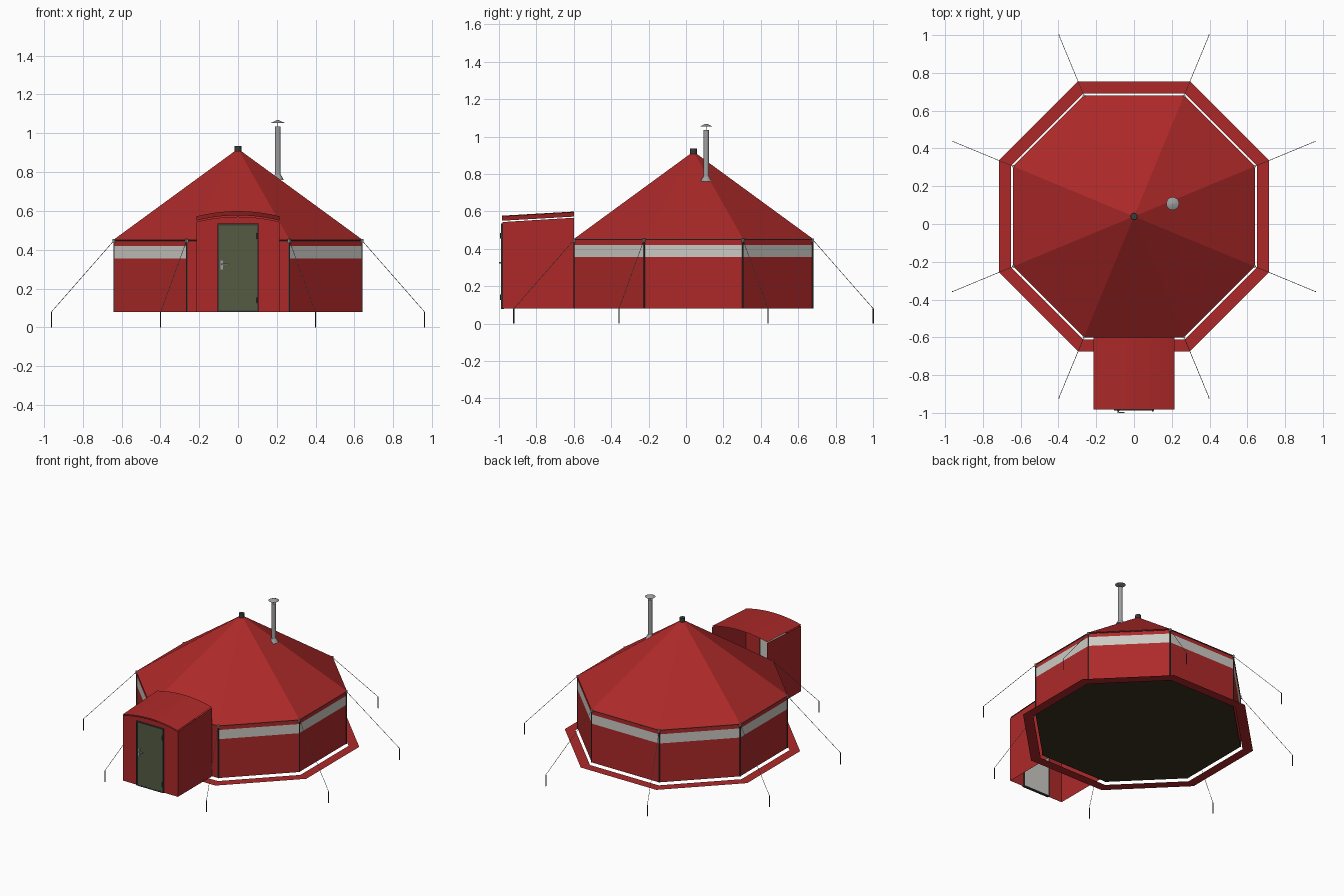
import bpy
from math import pi, cos, sin
from mathutils import Vector

if "Cube" in bpy.data.objects:
    bpy.data.objects.remove(bpy.data.objects["Cube"])

CY = 0.04            # tent centre in y
R = 0.69             # octagon corner radius


def mat(name, c):
    m = bpy.data.materials.new(name)
    m.diffuse_color = (*c, 1)
    m.use_nodes = True
    m.node_tree.nodes["Principled BSDF"].inputs["Base Color"].default_value = m.diffuse_color
    return m


RED = mat("red_canvas", (0.42, 0.022, 0.022))
CREAM = mat("cream_band", (0.6, 0.59, 0.55))
GREEN = mat("door_green", (0.09, 0.105, 0.055))
BROWN = mat("floor_brown", (0.045, 0.028, 0.015))
DARK = mat("dark_metal", (0.04, 0.045, 0.04))
STEEL = mat("steel", (0.35, 0.35, 0.35))


def mesh(name, verts, faces, *mats):
    me = bpy.data.meshes.new(name)
    me.from_pydata([tuple(v) for v in verts], [], faces)
    ob = bpy.data.objects.new(name, me)
    bpy.context.collection.objects.link(ob)
    for m in mats:
        me.materials.append(m)
    return ob


def octagon(r, z):
    return [Vector((r * cos(a), CY + r * sin(a), z))
            for a in (pi / 8 + k * pi / 4 for k in range(8))]


def rings(name, loops, *mats):
    # skin a stack of octagon loops
    verts = [v for l in loops for v in l]
    faces = [(i * 8 + k, i * 8 + (k + 1) % 8, i * 8 + 8 + (k + 1) % 8, i * 8 + 8 + k)
             for i in range(len(loops) - 1) for k in range(8)]
    return mesh(name, verts, faces, *mats)


def rod(name, a, b, r, m, n=8, r2=None):
    a, b = Vector(a), Vector(b)
    d = b - a
    bpy.ops.mesh.primitive_cone_add(vertices=n, radius1=r, radius2=r if r2 is None else r2,
                                    depth=d.length, location=(a + b) / 2,
                                    rotation=d.to_track_quat('Z', 'Y').to_euler())
    ob = bpy.context.object
    ob.name = name
    ob.data.materials.append(m)
    if n > 8:
        bpy.ops.object.shade_smooth_by_angle()
    return ob


def box(name, lo, hi, m):
    lo, hi = Vector(lo), Vector(hi)
    bpy.ops.mesh.primitive_cube_add(size=1, location=(lo + hi) / 2)
    ob = bpy.context.object
    ob.name = name
    ob.scale = hi - lo
    ob.data.materials.append(m)
    return ob


# walls with a pale band on every side except the entrance
walls = rings("tent_walls", [octagon(R, z) for z in (0.08, 0.355, 0.42, 0.446)], RED, CREAM)
for k in range(8):
    if k != 5:
        walls.data.polygons[8 + k].material_index = 1

# roof, floor and ground skirt
mesh("tent_roof", octagon(R + 0.003, 0.452) + [Vector((0, CY, 0.92))],
     [(k, (k + 1) % 8, 8) for k in range(8)], RED)
mesh("tent_floor", octagon(R, 0.08), [tuple(range(7, -1, -1))], BROWN)
rings("ground_skirt", [octagon(0.774, 0.065), octagon(0.704, 0.065)], RED)

# eave rods, corner joints, guy ropes and pegs
eave, pegs = octagon(R, 0.449), octagon(1.04, 0.08)
for k in range(8):
    p, q = eave[k], pegs[k]
    rod("eave_rod", p, eave[(k + 1) % 8], 0.003, DARK, 6)
    rod("corner_pole", (p.x, p.y, 0.08), p, 0.004, DARK, 6)
    rod("corner_joint", p - Vector((0, 0, 0.012)), p + Vector((0, 0, 0.006)), 0.008, STEEL)
    rod("guy_rope", p, q, 0.0015, STEEL, 5)
    rod("peg", (q.x, q.y, 0), q, 0.003, DARK, 6)

# peak cap and stove pipe
rod("peak_cap", (0, CY, 0.907), (0, CY, 0.935), 0.018, DARK, 16)
X, Y = 0.205, 0.108
rod("pipe_flashing", (X, Y, 0.76), (X, Y, 0.787), 0.03, STEEL, 24, 0.016)
rod("stove_pipe", (X, Y, 0.765), (X, Y, 1.035), 0.015, STEEL, 24)
rod("rain_cap_stem", (X, Y, 1.03), (X, Y, 1.06), 0.002, STEEL, 6)
rod("rain_cap", (X, Y, 1.054), (X, Y, 1.067), 0.034, STEEL, 24, 0.006)

# porch: sides, arched front with doorway, arched sloping roof
W, YF, YB = 0.215, -0.98, -0.6
N = 10
arch = [(W * (2 * i / N - 1), 0.027 * (1 - (2 * i / N - 1) ** 2)) for i in range(N + 1)]
for s, side in ((-1, "left"), (1, "right")):
    mesh("porch_wall_" + side, [(s * W, YF, 0.08), (s * W, YB, 0.08), (s * W, YB, 0.566),
                                (s * W, YF, 0.543)], [(0, 1, 2, 3)], RED)
front = [(x, YF, 0.543 + h) for x, h in arch]
front += [(W, YF, 0.08), (0.105, YF, 0.08), (0.105, YF, 0.533),
          (-0.105, YF, 0.533), (-0.105, YF, 0.08), (-W, YF, 0.08)]
mesh("porch_front", front, [tuple(range(len(front) - 1, -1, -1))], RED)
roof = [(x, YF - 0.003, 0.55 + h) for x, h in arch] + [(x, YB, 0.572 + h) for x, h in arch]
mesh("porch_roof", roof, [(i, i + 1, i + N + 2, i + N + 1) for i in range(N)], RED)

# door, its frame, inner panel, hinges and handle
box("door", (-0.098, -0.987, 0.086), (0.098, -0.977, 0.526), GREEN)
box("door_inner_panel", (-0.098, -0.977, 0.086), (0.098, -0.973, 0.526), CREAM)
for s in (-1, 1):
    box("door_frame_side", (s * 0.102 - 0.004, -0.988, 0.08), (s * 0.102 + 0.004, -0.972, 0.534), DARK)
for z in (0.083, 0.53):
    box("door_frame_rail", (-0.098, -0.988, z - 0.004), (0.098, -0.972, z + 0.004), DARK)
for z in (0.14, 0.47):
    rod("door_hinge", (0.1, -0.99, z - 0.015), (0.1, -0.99, z + 0.015), 0.004, DARK)
box("handle_plate", (-0.09, -0.99, 0.297), (-0.077, -0.986, 0.345), STEEL)
rod("handle_stem", (-0.083, -0.987, 0.325), (-0.083, -0.998, 0.325), 0.004, STEEL)
box("handle_lever", (-0.087, -1.0, 0.321), (-0.05, -0.994, 0.329), STEEL)
